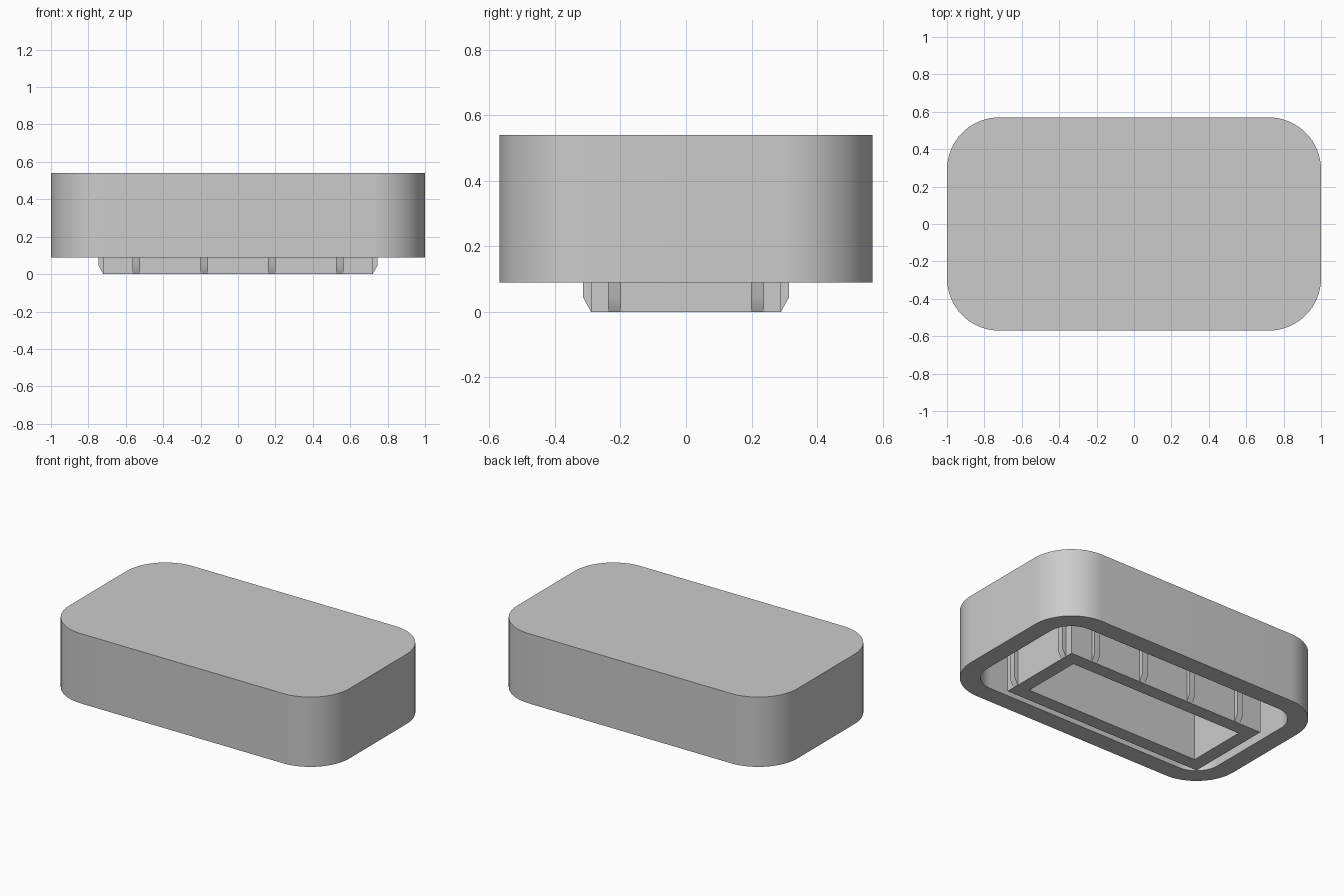
import bpy, bmesh, math

cube = bpy.data.objects.get("Cube")
if cube:
    bpy.data.objects.remove(cube, do_unlink=True)

grey = bpy.data.materials.new("plain grey")
grey.use_nodes = True
COLOUR = (0.6, 0.6, 0.6, 1)
grey.diffuse_color = COLOUR
grey.node_tree.nodes["Principled BSDF"].inputs["Base Color"].default_value = COLOUR

RIM, CEILING, TOP = 0.09, 0.42, 0.54


def rounded_rect(hx, hy, r, steps=16):
    """Outline of a rectangle with round corners, counter-clockwise."""
    if r == 0:
        return [(hx, hy), (-hx, hy), (-hx, -hy), (hx, -hy)]
    pts = []
    for k, (sx, sy) in enumerate([(1, 1), (-1, 1), (-1, -1), (1, -1)]):
        for i in range(steps + 1):
            a = math.pi / 2 * (k + i / steps)
            pts.append((sx * (hx - r) + r * math.cos(a), sy * (hy - r) + r * math.sin(a)))
    return pts


def finish(name, bm):
    bmesh.ops.recalc_face_normals(bm, faces=bm.faces)
    mesh = bpy.data.meshes.new(name)
    bm.to_mesh(mesh)
    bm.free()
    mesh.materials.append(grey)
    ob = bpy.data.objects.new(name, mesh)
    bpy.context.collection.objects.link(ob)
    bpy.ops.object.select_all(action='DESELECT')
    ob.select_set(True)
    bpy.context.view_layer.objects.active = ob
    bpy.ops.object.shade_smooth_by_angle(angle=math.radians(32))
    return ob


def lofted(name, loops, cap_first=False, cap_last=False):
    """Join (outline, z) loops with quads, optionally closing the ends."""
    bm = bmesh.new()
    rings = [[bm.verts.new((x, y, z)) for x, y in outline] for outline, z in loops]
    for a, b in zip(rings, rings[1:]):
        for i in range(len(a)):
            j = (i + 1) % len(a)
            bm.faces.new((a[i], a[j], b[j], b[i]))
    if cap_first:
        bm.faces.new(rings[0])
    if cap_last:
        bm.faces.new(rings[-1])
    return finish(name, bm)


# Hollow outer shell: top, outer wall, rim, inner wall, ceiling
outer = rounded_rect(1.0, 0.57, 0.28)
inner = rounded_rect(0.88, 0.45, 0.16)
lofted("shell", [(outer, TOP), (outer, RIM), (inner, RIM), (inner, CEILING)], True, True)

# Rectangular collar hanging from the ceiling
FX, FY, WALL = 0.72, 0.29, 0.09
collar_out = rounded_rect(FX, FY, 0)
collar_in = rounded_rect(FX - WALL, FY - WALL, 0)
lofted("collar", [(collar_out, CEILING), (collar_out, 0), (collar_in, 0), (collar_in, CEILING)])


# Grip ribs with a chamfered foot around the collar
def rib(name, x, y, angle, width=0.04, depth=0.025):
    profile = [(-0.01, 0), (0, 0), (depth, 0.045), (depth, CEILING), (-0.01, CEILING)]
    bm = bmesh.new()
    c, s = math.cos(angle), math.sin(angle)
    sides = []
    for w in (-width / 2, width / 2):
        sides.append([bm.verts.new((x + c * d - s * w, y + s * d + c * w, z))
                      for d, z in profile])
        bm.faces.new(sides[-1])
    for i in range(len(profile)):
        j = (i + 1) % len(profile)
        bm.faces.new((sides[0][i], sides[0][j], sides[1][j], sides[1][i]))
    finish(name, bm)


for side, label in ((-1, "front"), (1, "back")):
    for i, x in enumerate((-0.545, -0.18, 0.18, 0.545)):
        rib(f"{label}_rib_{i + 1}", x, side * FY, side * math.pi / 2)
for side, label in ((-1, "right"), (1, "left")):
    for i, y in enumerate((-0.218, 0.218)):
        rib(f"{label}_rib_{i + 1}", side * FX, y, 0 if side > 0 else math.pi)
